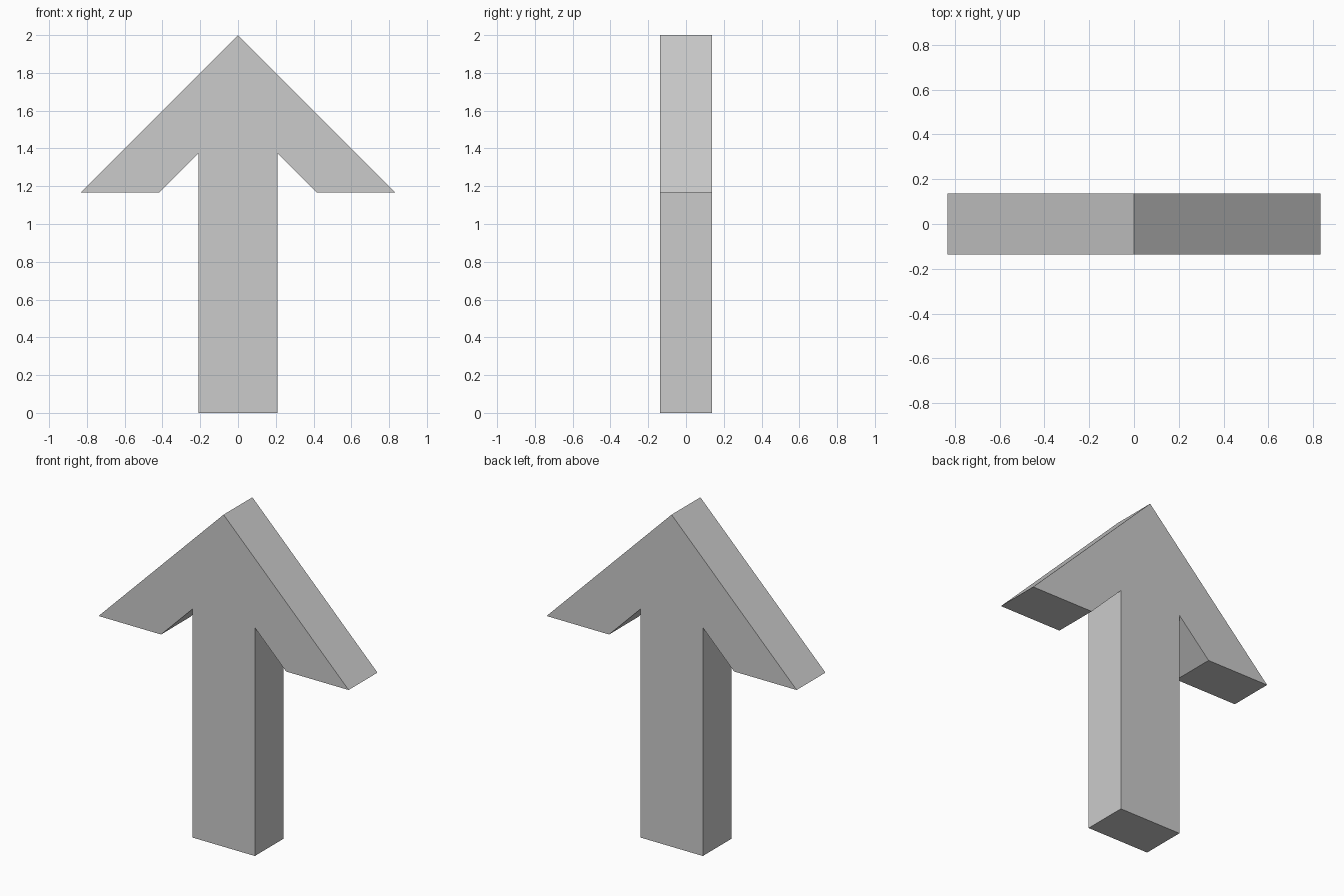
import bpy
import bmesh

if "Cube" in bpy.data.objects:
    bpy.data.objects.remove(bpy.data.objects["Cube"])

U = 0.2083          # half shaft width; the head is built on this module
TOP = 2.0
HALF_DEPTH = 0.137

# Right half of the arrow outline, from shaft bottom to tip
half = [(U, 0), (U, TOP - 3 * U), (2 * U, TOP - 4 * U), (4 * U, TOP - 4 * U)]
outline = half + [(0, TOP)] + [(-x, z) for x, z in reversed(half)]

# Arrow: front face extruded through the depth
bm = bmesh.new()
face = bm.faces.new([bm.verts.new((x, -HALF_DEPTH, z)) for x, z in outline])
ext = bmesh.ops.extrude_face_region(bm, geom=[face], use_keep_orig=True)
verts = [g for g in ext["geom"] if isinstance(g, bmesh.types.BMVert)]
bmesh.ops.translate(bm, verts=verts, vec=(0, 2 * HALF_DEPTH, 0))
bmesh.ops.recalc_face_normals(bm, faces=bm.faces[:])

mesh = bpy.data.meshes.new("arrow")
bm.to_mesh(mesh)
bm.free()
arrow = bpy.data.objects.new("arrow", mesh)
bpy.context.collection.objects.link(arrow)
